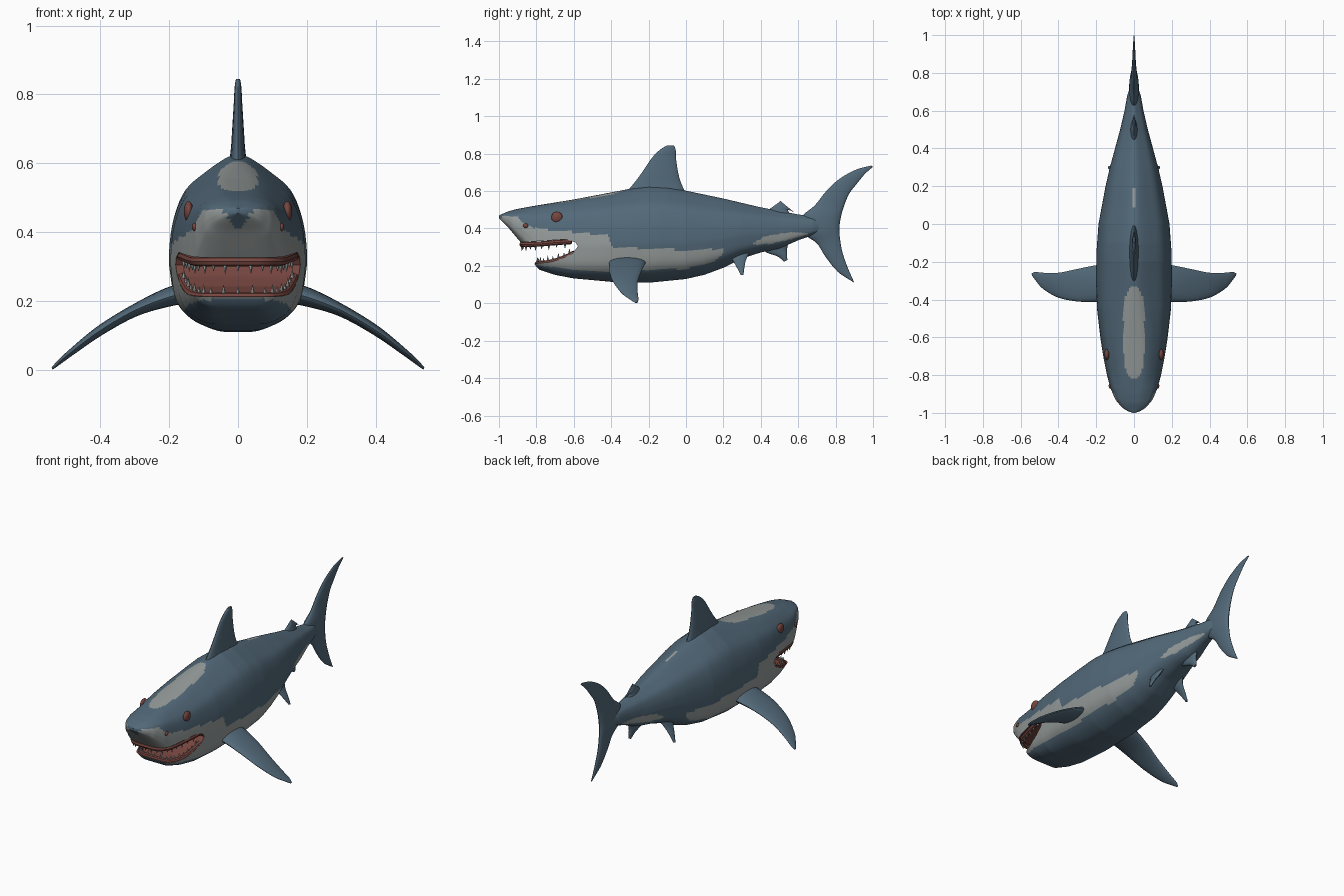
import bpy, bmesh, math
from mathutils import Vector

if "Cube" in bpy.data.objects:
    bpy.data.objects.remove(bpy.data.objects["Cube"])


def material(name, rgb):
    m = bpy.data.materials.new(name)
    m.diffuse_color = (*rgb, 1)
    m.use_nodes = True
    m.node_tree.nodes["Principled BSDF"].inputs["Base Color"].default_value = m.diffuse_color
    return m


BLUE = material("slate blue skin", (0.085, 0.14, 0.19))
GREY = material("pale grey skin", (0.30, 0.33, 0.325))
RED = material("dark red flesh", (0.18, 0.06, 0.05))
MATS = [BLUE, GREY, RED]


def lerp_table(tab, v):
    if v <= tab[0][0]:
        return tab[0][1]
    for (a, fa), (b, fb) in zip(tab, tab[1:]):
        if v <= b:
            return fa + (fb - fa) * (v - a) / max(b - a, 1e-9)
    return tab[-1][1]


def spline(pts, n):
    """Smooth curve through points (tuples of any length)."""
    out = []
    for i in range(len(pts) - 1):
        p = [pts[max(0, min(len(pts) - 1, i + k))] for k in (-1, 0, 1, 2)]
        for j in range(n):
            t = j / n
            out.append(tuple(
                b + 0.5 * t * (c - a + t * (2*a - 5*b + 4*c - d + t * (3*(b - c) + d - a)))
                for a, b, c, d in zip(*p)))
    return out + [tuple(pts[-1])]


def finish(name, bm, mats, angle=40):
    bmesh.ops.recalc_face_normals(bm, faces=bm.faces)
    me = bpy.data.meshes.new(name)
    bm.to_mesh(me)
    bm.free()
    for m in mats:
        me.materials.append(m)
    ob = bpy.data.objects.new(name, me)
    bpy.context.collection.objects.link(ob)
    smooth(ob, angle)
    return ob


def smooth(ob, angle=40):
    bpy.ops.object.select_all(action='DESELECT')
    ob.select_set(True)
    bpy.context.view_layer.objects.active = ob
    bpy.ops.object.shade_smooth_by_angle(angle=math.radians(angle))


def loft(bm, rings):
    vs = [[bm.verts.new(p) for p in r] for r in rings]
    for a, b in zip(vs, vs[1:]):
        for i in range(len(a)):
            j = (i + 1) % len(a)
            bm.faces.new((a[i], a[j], b[j], b[i]))
    bm.faces.new(vs[0])
    bm.faces.new(vs[-1])


# Hull profiles along y: half width, back line, belly line, boxiness
WIDTH = [(-1, .006), (-.99, .035), (-.97, .065), (-.93, .098), (-.87, .124), (-.8, .143),
         (-.7, .163), (-.6, .178), (-.45, .195), (-.3, .2), (-.15, .198), (0, .187), (.2, .15),
         (.3, .127), (.4, .1), (.5, .073), (.6, .05), (.68, .036), (.74, .015)]
TOP = [(-1, .47), (-.95, .492), (-.9, .505), (-.8, .523), (-.6, .555), (-.3, .612), (-.2, .625),
       (-.1, .62), (0, .602), (.2, .56), (.4, .513), (.6, .475), (.68, .465), (.74, .44)]
BELLY = [(-1, .455), (-.95, .405), (-.9, .345), (-.87, .31), (-.83, .25), (-.805, .2), (-.785, .18),
         (-.7, .152), (-.6, .133), (-.4, .115), (-.2, .11), (0, .13), (.1, .153), (.2, .19),
         (.3, .24), (.4, .272), (.5, .293), (.6, .337), (.68, .365), (.74, .39)]
BOXY = [(-1, .6), (-.8, .5), (-.6, .6), (-.3, 1)]
SECTION = spline([(0, 0), (.3, .008), (.65, .07), (.9, .18), (.99, .35), (1, .47), (.94, .64),
                  (.77, .8), (.45, .91), (.16, .985), (0, 1)], 5)
SHAPE = [(t, x) for x, t in SECTION]


def hull_x(y, z):
    b, t = lerp_table(BELLY, y), lerp_table(TOP, y)
    s = max(lerp_table(SHAPE, (z - b) / (t - b)), 0)
    return lerp_table(WIDTH, y) * s ** lerp_table(BOXY, y)


# Body hull
bm = bmesh.new()
rings = []
for i in range(201):
    y = -1 + 1.74 * i / 200
    b, t, w, p = (lerp_table(k, y) for k in (BELLY, TOP, WIDTH, BOXY))
    half = [(w * max(x, 0) ** p, y, b + (t - b) * s) for x, s in SECTION]
    rings.append(half + [(-x, yy, z) for x, yy, z in half[-2:0:-1]])
loft(bm, rings)
body = finish("body", bm, MATS)

# Mouth opening, cut through the head
bm = bmesh.new()
mouth = [(-1.1, .325), (-.9, .325), (-.75, .335), (-.64, .342), (-.59, .325), (-.578, .305),
         (-.6, .275), (-.65, .243), (-.72, .22), (-.82, .212), (-1.1, .212)]
loft(bm, [[(x, y, z) for y, z in mouth] for x in (-.4, .4)])
for f in bm.faces:
    f.material_index = 2
cutter = finish("mouth_cutter", bm, MATS)
cutter.hide_render = True
mod = body.modifiers.new("mouth", 'BOOLEAN')
mod.operation, mod.object, mod.solver = 'DIFFERENCE', cutter, 'EXACT'
bpy.context.view_layer.objects.active = body
bpy.ops.object.modifier_apply(modifier="mouth")
bpy.data.objects.remove(cutter)

# Pale markings on the hull: (upper, lower) limits along y
SIDE = ([(-1, .47), (-.9, .462), (-.86, .42), (-.8, .40), (-.42, .362), (-.39, .30), (0, .285),
         (.2, .292), (.21, .2)],
        [(-1, .2), (-.82, .205), (-.6, .18), (-.4, .165), (0, .185), (.15, .22), (.2, .27), (.21, .3)])
REAR = ([(.34, .31), (.42, .358), (.55, .38), (.65, .375), (.66, .36)],
        [(.34, .312), (.45, .318), (.55, .34), (.65, .366), (.66, .37)])


def is_pale(c):
    x, y, z = abs(c.x), c.y, c.z
    for up, low in (SIDE, REAR):
        if lerp_table(low, y) < z < lerp_table(up, y):
            return y > -.8 or x > (z - .40) * .7       # blue point on the snout
    if z > .5 and y < -.3:                             # oval on the head
        u = (y + .575) / .245
        return abs(u) < 1 and x < .056 * math.sqrt(1 - u ** 4)
    return z > .5 and .09 < y < .19 and x < .008       # dash behind the fin


for f in body.data.polygons:
    if f.material_index != 2:
        f.material_index = 1 if is_pale(f.center) else 0
smooth(body)


# Fins: stations of (leading point, trailing point, half thickness vector)
def fin(name, stations):
    rows = spline([(*a, *b, *t) for a, b, t in stations], 5)
    rings = []
    for r in rows:
        a, b, t = Vector(r[:3]), Vector(r[3:6]), Vector(r[6:])
        ring = []
        for k in range(20):
            ang = math.tau * k / 20
            ring.append(a.lerp(b, (1 - math.cos(ang)) / 2) + t * math.sin(ang))
        rings.append(ring)
    bm = bmesh.new()
    loft(bm, rings)
    return finish(name, bm, [BLUE])


def upright_fin(name, rows):
    fin(name, [((0, a, za), (0, b, zb), (h, 0, 0)) for a, za, b, zb, h in rows])


upright_fin("dorsal_fin", [(-.34, .57, .01, .57, .03), (-.28, .64, -.025, .64, .021),
                           (-.235, .70, -.042, .70, .017), (-.18, .78, -.054, .78, .012),
                           (-.14, .82, -.055, .82, .01), (-.1, .845, -.065, .845, .006)])
upright_fin("tail_fin", [(.89, .116, .90, .11, .004), (.81, .17, .865, .19, .009),
                         (.745, .25, .837, .27, .013), (.70, .32, .824, .34, .017),
                         (.63, .375, .82, .40, .025), (.62, .46, .828, .46, .025),
                         (.69, .525, .845, .52, .017), (.75, .60, .872, .585, .013),
                         (.82, .665, .91, .635, .009), (.91, .715, .955, .69, .006),
                         (.99, .736, 1.0, .73, .002)])
upright_fin("rear_dorsal_fin", [(.41, .48, .57, .46, .022), (.455, .51, .545, .497, .014),
                                (.49, .535, .56, .495, .01), (.505, .547, .578, .487, .004)])
upright_fin("anal_fin", [(.40, .30, .55, .33, .022), (.43, .272, .54, .29, .016),
                         (.49, .25, .54, .262, .012), (.525, .222, .542, .232, .005)])

for s, side in ((1, "right"), (-1, "left")):
    # x, z, leading y, trailing y, half thickness
    fin(f"pectoral_fin_{side}", [
        ((s*x, a, z), (s*x, b, z), (s*h*.5, 0, h)) for x, z, a, b, h in
        [(.12, .23, -.41, -.21, .03), (.2, .212, -.412, -.218, .025), (.3, .173, -.41, -.238, .016),
         (.4, .115, -.39, -.258, .013), (.48, .055, -.345, -.258, .009), (.52, .022, -.30, -.254, .006),
         (.54, .004, -.272, -.26, .003)]])
    fin(f"pelvic_fin_{side}", [
        ((s*x, a, z), (s*x, b, z), (s*h, 0, 0)) for x, z, a, b, h in
        [(.06, .29, .20, .35, .015), (.085, .235, .245, .322, .013), (.11, .195, .27, .313, .01),
         (.132, .152, .292, .307, .006)]])
    # Eyes and nostrils
    for name, y, z, size in (("eye", -.69, .46, (.014, .03, .03)), ("nostril", -.857, .415, (.008, .014, .012))):
        bm = bmesh.new()
        bmesh.ops.create_uvsphere(bm, u_segments=20, v_segments=12, radius=1)
        bmesh.ops.scale(bm, vec=size, verts=bm.verts)
        bmesh.ops.translate(bm, vec=(s * hull_x(y, z), y, z), verts=bm.verts)
        finish(f"{name}_{side}", bm, [RED])


# Gums follow the jaw edge; teeth stand on them
def jaw(name, half, direction):
    path = [(hull_x(y, zs) * k, y + .008, z) for y, z, zs, k in half]
    path = path + [(0, half[-1][0] + .003, half[-1][1])] + [(-x, y, z) for x, y, z in path[::-1]]
    path = [Vector(p) for p in spline(path, 4)]
    bm = bmesh.new()
    rings = []
    for i, p in enumerate(path):
        d = (path[min(i + 1, len(path) - 1)] - path[max(i - 1, 0)]).normalized()
        n = d.cross(Vector((0, 0, 1))).normalized()
        rings.append([p + (n * math.cos(q) + Vector((0, 0, 1)) * math.sin(q)) * .014
                      for q in (math.tau * k / 8 for k in range(8))])
    loft(bm, rings)
    finish(name + "_gum", bm, [RED])
    bm = bmesh.new()
    for i, p in enumerate(path[2:-2:2]):
        h = .03 if i % 2 else .038
        tip = bm.verts.new(p + Vector((0, 0, direction * h)))
        base = [bm.verts.new(p + Vector((.008 * math.cos(q), .008 * math.sin(q), direction * .006)))
                for q in (math.tau * k / 5 for k in range(5))]
        bm.faces.new(base)
        for k in range(5):
            bm.faces.new((base[k], base[(k + 1) % 5], tip))
    finish(name + "_teeth", bm, [GREY], 20)


# y, z, height at which the hull width is read, inset
jaw("upper_jaw", [(-.62, .33, .34, .93), (-.7, .325, .34, .92), (-.78, .318, .34, .9),
                  (-.84, .315, .34, .88), (-.88, .315, .34, .7)], -1)
jaw("lower_jaw", [(-.61, .268, .27, .93), (-.66, .243, .24, .92), (-.72, .223, .22, .92),
                  (-.77, .214, .212, .88), (-.797, .212, .212, .7)], 1)
